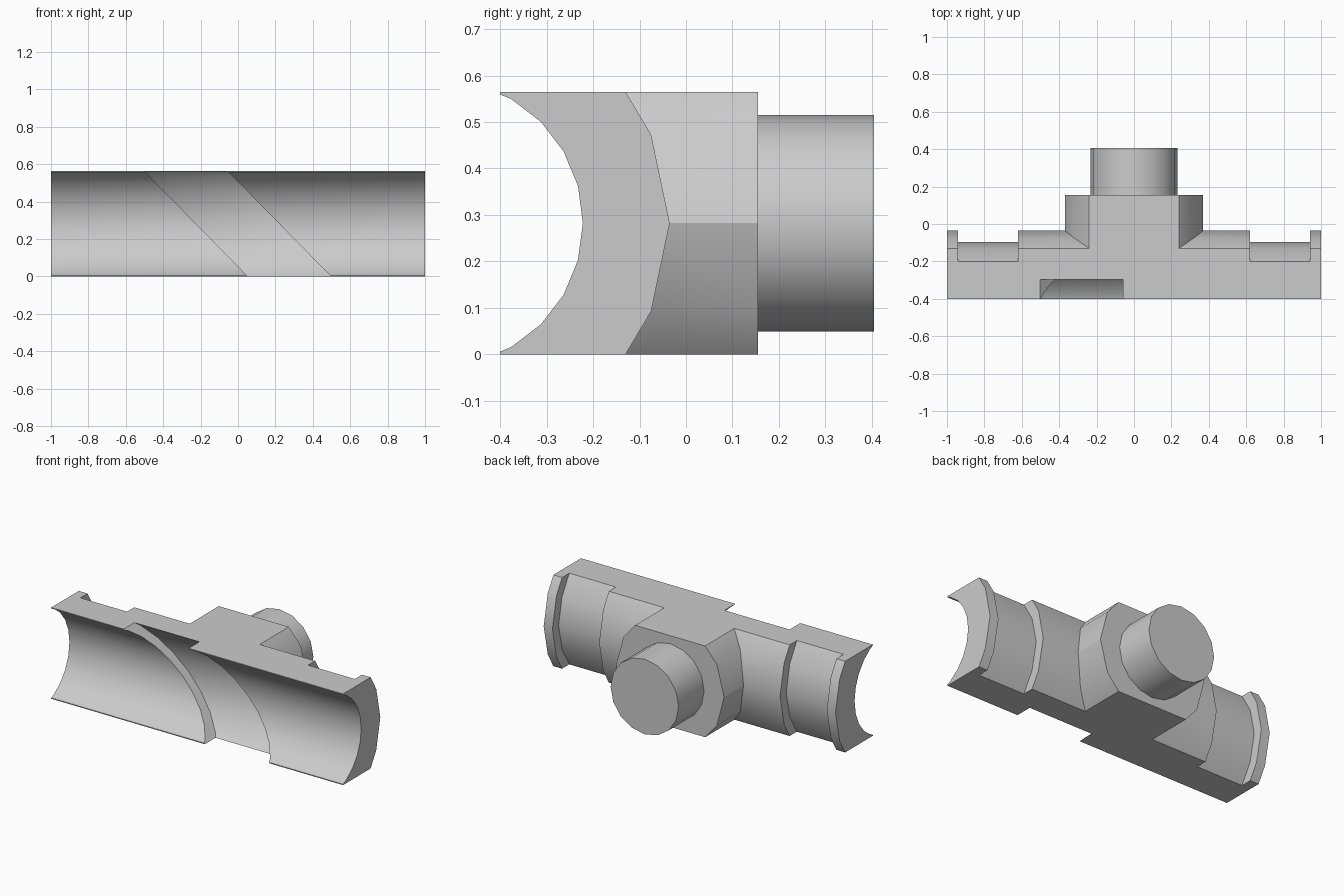
import bpy, bmesh
from math import sin, cos, tau, radians

cube = bpy.data.objects.get("Cube")
if cube:
    bpy.data.objects.remove(cube, do_unlink=True)

HEIGHT = 0.565
MID = HEIGHT / 2

grey = bpy.data.materials.new("plain_grey")
grey.use_nodes = True
COLOUR = (0.6, 0.6, 0.6, 1)
grey.diffuse_color = COLOUR
grey.node_tree.nodes["Principled BSDF"].inputs["Base Color"].default_value = COLOUR


def loft(name, sections):
    """Closed solid through equally long rings of points."""
    bm = bmesh.new()
    rings = [[bm.verts.new(p) for p in s] for s in sections]
    n = len(rings[0])
    for a, b in zip(rings, rings[1:]):
        for i in range(n):
            j = (i + 1) % n
            bm.faces.new((a[i], a[j], b[j], b[i]))
    bm.faces.new(rings[0])
    bm.faces.new(rings[-1])
    bmesh.ops.recalc_face_normals(bm, faces=bm.faces)
    mesh = bpy.data.meshes.new(name)
    bm.to_mesh(mesh)
    bm.free()
    obj = bpy.data.objects.new(name, mesh)
    bpy.context.collection.objects.link(obj)
    mesh.materials.append(grey)
    return obj


def combine(obj, other, operation):
    """Apply a boolean and drop the helper."""
    mod = obj.modifiers.new("cut", 'BOOLEAN')
    mod.operation, mod.object, mod.solver = operation, other, 'EXACT'
    graph = bpy.context.evaluated_depsgraph_get()
    mesh = bpy.data.meshes.new_from_object(obj.evaluated_get(graph))
    obj.modifiers.clear()
    obj.data = mesh
    bpy.data.objects.remove(other, do_unlink=True)


def mirrored(half):
    """Add the lower half of a profile whose last point is on the middle."""
    return half + [(a, -b) for a, b in reversed(half[:-1])]


def circle(radius, sides):
    return [(radius * cos(tau * i / sides), radius * sin(tau * i / sides)) for i in range(sides)]


# Half-pipe body: thick profile, with a thinner one in the end recesses
thick = mirrored([(-0.62, 0.375), (-0.13, 0.2825), (-0.075, 0.19), (-0.035, 0)])
thin = mirrored([(-0.60, 0.363), (-0.20, 0.2825), (-0.13, 0.165), (-0.095, 0)])
# carry the sloping sides past the clipping height
for profile, top in ((thick, (-0.185, 0.375)), (thin, (-0.248, 0.363))):
    profile.insert(1, top)
    profile.insert(-1, (top[0], -top[1]))
steps = [(-1, thick), (-0.94, thick), (-0.94, thin), (-0.62, thin)]
steps += [(-0.62, thick), (0.62, thick)] + [(-x, p) for x, p in reversed(steps)][:4]
body = loft("pipe_half", [[(x, y, z + MID) for y, z in p] for x, p in steps])

# Faceted boss on the back
side = [(0.16, 0.375), (0.24, 0.2825), (0.32, 0.19), (0.37, 0)]
right = mirrored(side)
outline = right + [(-x, z) for x, z in reversed(right)]
boss = loft("boss", [[(x, y, z + MID) for x, z in outline] for y in (-0.3, 0.155)])
combine(body, boss, 'UNION')

# Trim to the flat top, bottom and front
slab = loft("trim_slab", [[(x, y, z) for x, y in ((-2, -0.4), (2, -0.4), (2, 1), (-2, 1))]
                          for z in (0, HEIGHT)])
combine(body, slab, 'INTERSECT')

# Bore along the pipe
bore = loft("bore", [[(x, y - 0.53, z + MID) for y, z in circle(0.308, 24)] for x in (-2, 2)])
combine(body, bore, 'DIFFERENCE')

# Slanted groove inside the bore
groove = loft("groove", [[(x - z * 0.983, y - 0.53, z + MID) for y, z in circle(0.37, 24)]
                         for x in (-0.225, 0.22)])
combine(body, groove, 'DIFFERENCE')

# Round stem behind the boss
stem = loft("stem", [[(x, y, z + MID) for x, z in circle(0.233, 16)] for y in (0.15, 0.405)])

for obj in (body, stem):
    bpy.ops.object.select_all(action='DESELECT')
    obj.select_set(True)
    bpy.context.view_layer.objects.active = obj
    bpy.ops.object.shade_smooth_by_angle(angle=radians(29))
